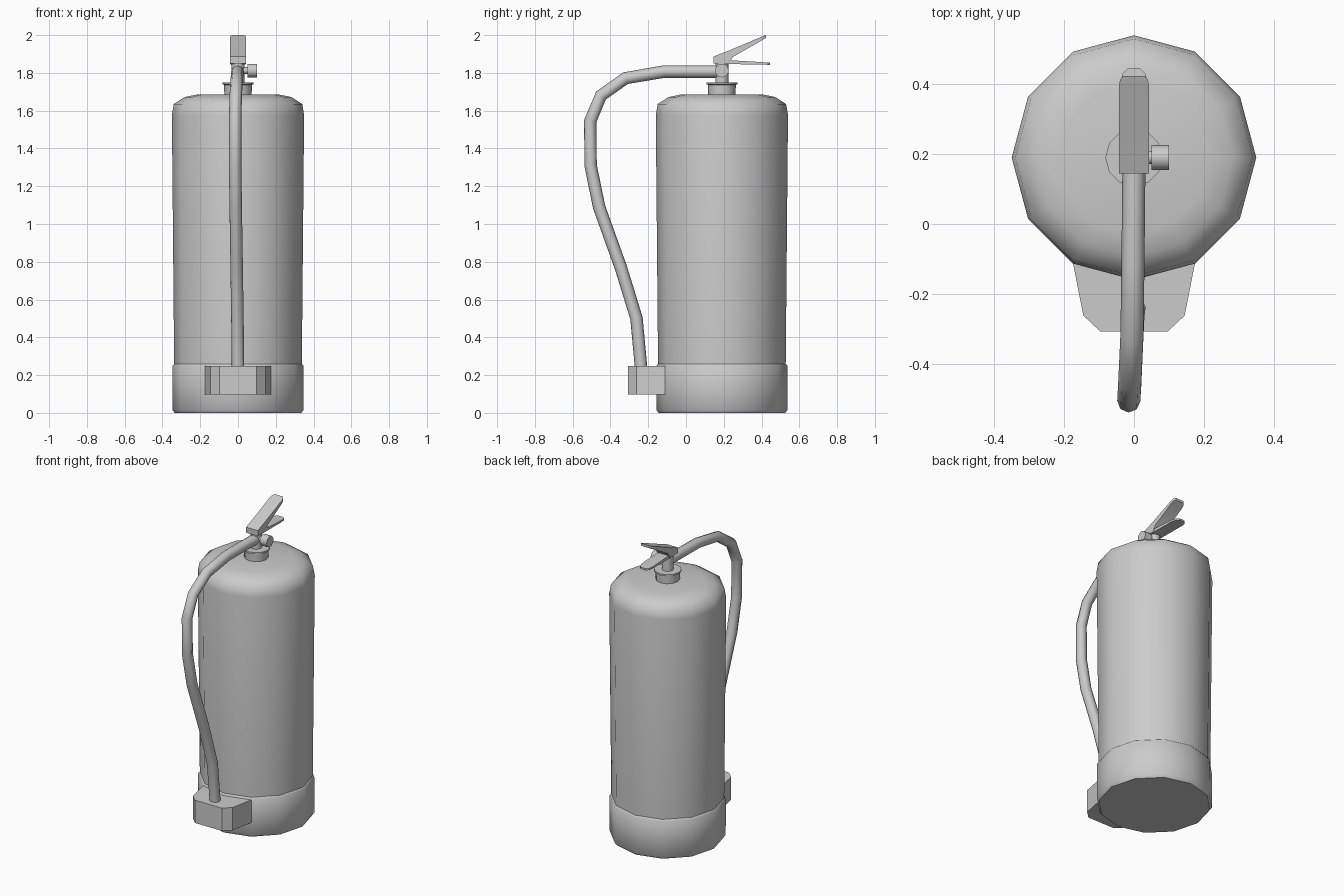
import bpy, bmesh, math
from mathutils import Matrix

if "Cube" in bpy.data.objects:
    bpy.data.objects.remove(bpy.data.objects["Cube"])

CY = 0.19  # y of the tank axis


def finish(name, bm, angle=40):
    bmesh.ops.recalc_face_normals(bm, faces=bm.faces)
    me = bpy.data.meshes.new(name)
    bm.to_mesh(me)
    bm.free()
    me.shade_smooth()
    me.set_sharp_from_angle(angle=math.radians(angle))
    ob = bpy.data.objects.new(name, me)
    bpy.context.collection.objects.link(ob)
    return ob


def loft(name, rings, cap_start=True, cap_end=True, matrix=None, angle=40):
    """Skin a list of equally long point rings."""
    bm = bmesh.new()
    loops = [[bm.verts.new(p) for p in ring] for ring in rings]
    n = len(rings[0])
    for a, b in zip(loops, loops[1:]):
        for i in range(n):
            j = (i + 1) % n
            bm.faces.new((a[i], a[j], b[j], b[i]))
    if cap_start:
        bm.faces.new(loops[0][::-1])
    if cap_end:
        bm.faces.new(loops[-1])
    if matrix:
        bm.transform(matrix)
    return finish(name, bm, angle)


def lathe(name, profile, sides=12, matrix=None, **kw):
    """Revolve (radius, z) pairs around z."""
    turn = [2 * math.pi * i / sides for i in range(sides)]
    rings = [[(r * math.cos(t), r * math.sin(t), z) for t in turn] for r, z in profile]
    return loft(name, rings, matrix=matrix or Matrix.Translation((0, CY, 0)), **kw)


def lever(name, sections):
    """Loft box sections (y, top z, bottom z, half width)."""
    return loft(name, [[(-w, y, b), (w, y, b), (w, y, t), (-w, y, t)]
                       for y, t, b, w in sections], angle=30)


# Tank and base
lathe("base_ring", [(0.335, 0), (0.347, 0.015), (0.348, 0.248), (0.338, 0.26)],
      cap_end=False)
lathe("tank", [(0.338, 0.26), (0.35, 1.577), (0.34, 1.635), (0.283, 1.672),
               (0.215, 1.686)], cap_start=False, angle=50)

# Neck and valve
lathe("neck_collar", [(0.072, 1.68), (0.074, 1.737), (0.082, 1.74), (0.082, 1.75)])
lathe("valve_stem", [(0.034, 1.745), (0.034, 1.86)])

# Side gauge knob, pointing along +x
side = Matrix.Translation((0, CY, 1.812)) @ Matrix.Rotation(math.pi / 2, 4, 'Y')
lathe("gauge", [(0.018, 0.02), (0.018, 0.05), (0.036, 0.05), (0.036, 0.10)], matrix=side)

# Squeeze levers
lever("upper_lever", [(0.145, 1.886, 1.85, 0.043), (0.226, 1.918, 1.848, 0.043),
                      (0.248, 1.927, 1.884, 0.043), (0.395, 1.989, 1.968, 0.043),
                      (0.412, 1.996, 1.979, 0.040), (0.424, 2.0, 1.985, 0.030)])
lever("lower_lever", [(0.16, 1.868, 1.846, 0.036), (0.25, 1.866, 1.846, 0.040),
                      (0.40, 1.857, 1.845, 0.040), (0.43, 1.855, 1.843, 0.033),
                      (0.445, 1.854, 1.843, 0.018)])

# Hose
path = [(0, 0.19, 1.807), (-0.003, -0.115, 1.807), (-0.006, -0.32, 1.772),
        (-0.012, -0.45, 1.68), (-0.015, -0.507, 1.545), (-0.015, -0.505, 1.31),
        (-0.012, -0.46, 1.09), (-0.007, -0.345, 0.77), (-0.003, -0.262, 0.5),
        (0, -0.238, 0.24)]
cu = bpy.data.curves.new("hose", 'CURVE')
cu.dimensions = '3D'
cu.bevel_depth = 0.033
cu.bevel_resolution = 2
cu.use_fill_caps = True
sp = cu.splines.new('POLY')
sp.points.add(len(path) - 1)
for p, co in zip(sp.points, path):
    p.co = (*co, 1)
hose = bpy.data.objects.new("hose", cu)
bpy.context.collection.objects.link(hose)
bpy.context.view_layer.objects.active = hose
hose.select_set(True)
bpy.ops.object.convert(target='MESH')
hose = bpy.context.object
hose.data.shade_smooth()
hose.data.set_sharp_from_angle(angle=math.radians(50))

# Nozzle holder on the base
half = [(0.175, -0.11), (0.145, -0.262), (0.097, -0.307)]
outline = half + [(-x, y) for x, y in reversed(half)]
loft("nozzle_holder", [[(x, y, z) for x, y in outline] for z in (0.098, 0.248)], angle=30)
